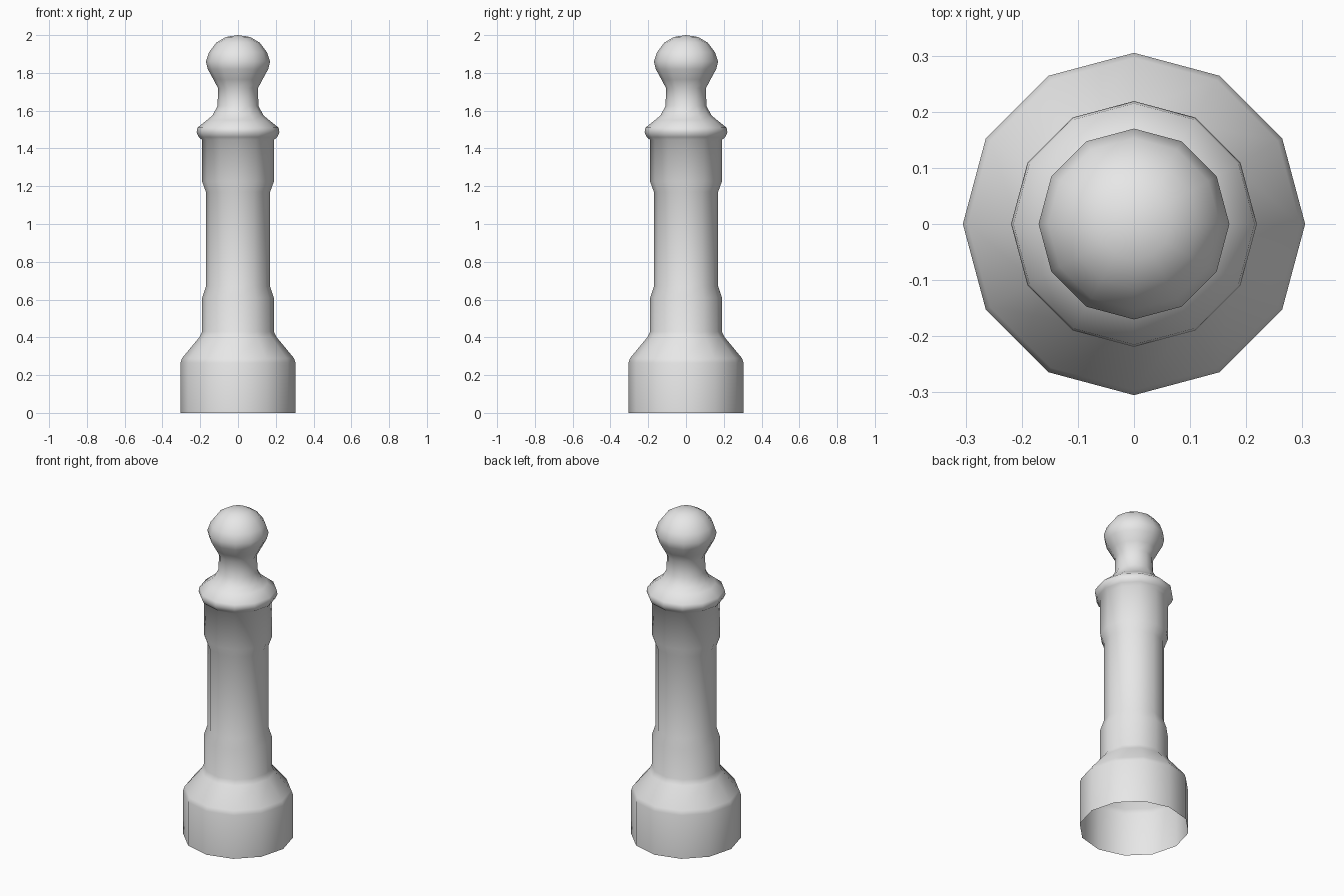
import bpy, bmesh, math
from mathutils import Matrix, Vector

cube = bpy.data.objects.get("Cube")
if cube:
    bpy.data.objects.remove(cube, do_unlink=True)

SIDES = 12

# Single painted finish
paint = bpy.data.materials.new("light grey")
paint.use_nodes = True
grey = (0.8, 0.8, 0.8, 1)
paint.diffuse_color = grey
paint.node_tree.nodes["Principled BSDF"].inputs["Base Color"].default_value = grey

# Profile sections as (radius, height), bottom to top
base = [(0.305, 0), (0.305, 0.265), (0.296, 0.29), (0.205, 0.4)]
shaft = [(0.19, 0.43), (0.19, 0.61), (0.17, 0.67),
         (0.17, 1.17), (0.19, 1.225), (0.19, 1.445)]
collar = [(0.208, 1.46), (0.219, 1.485), (0.215, 1.51), (0.165, 1.55)]
neck = [(0.135, 1.575), (0.108, 1.625), (0.106, 1.72), (0.13, 1.765)]
ball = [(0.16, 1.82), (0.17, 1.86), (0.153, 1.91),
        (0.115, 1.96), (0.065, 1.99), (0, 2.0)]


def lathe(name, profile):
    """Turn a profile around the z axis into a smooth shell, open below."""
    bm = bmesh.new()
    verts = [bm.verts.new((r, 0, z)) for r, z in profile]
    edges = [bm.edges.new(pair) for pair in zip(verts, verts[1:])]
    bmesh.ops.spin(bm, geom=verts + edges, cent=Vector(), axis=(0, 0, 1),
                   angle=math.tau, steps=SIDES, use_duplicate=False)
    bmesh.ops.remove_doubles(bm, verts=bm.verts, dist=0.0005)
    bmesh.ops.recalc_face_normals(bm, faces=bm.faces)
    # Make sure the shell faces outward
    wall = min(bm.faces, key=lambda f: f.calc_center_median().z)
    centre = wall.calc_center_median()
    if wall.normal.dot(Vector((centre.x, centre.y, 0))) < 0:
        bmesh.ops.reverse_faces(bm, faces=bm.faces)
    for face in bm.faces:
        face.smooth = True
    mesh = bpy.data.meshes.new(name)
    bm.to_mesh(mesh)
    bm.free()
    mesh.materials.append(paint)
    obj = bpy.data.objects.new(name, mesh)
    bpy.context.collection.objects.link(obj)
    return obj


# One continuous casting: base, shaft, collar, neck and ball
lathe("bollard_post", base + shaft + collar + neck + ball)
